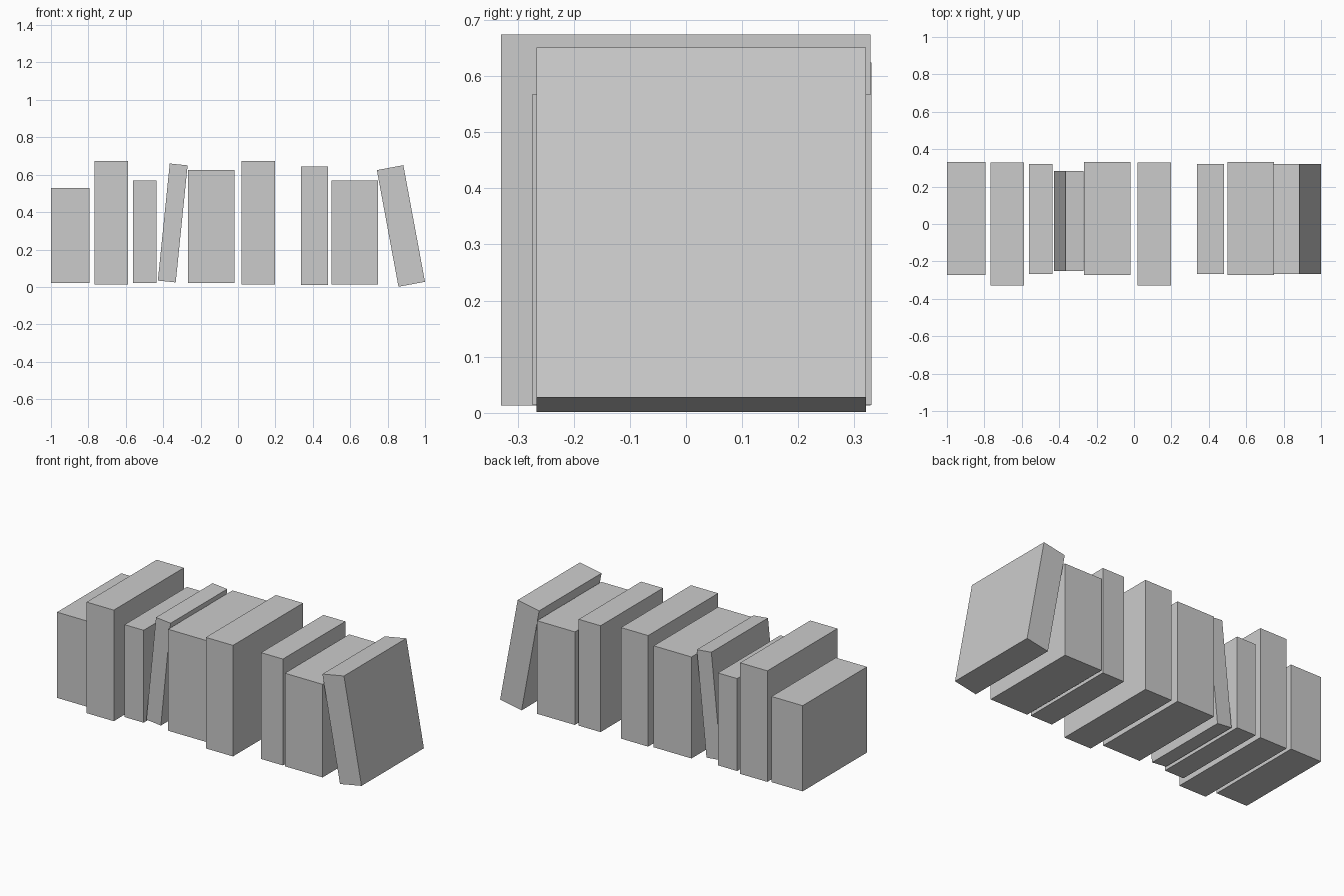
import bpy, bmesh
from math import radians
from mathutils import Matrix

if "Cube" in bpy.data.objects:
    bpy.data.objects.remove(bpy.data.objects["Cube"])


def book(name, x, y, z, lean=0.0):
    """Closed block from (min, max) extents; lean in degrees tips the top toward +x."""
    size = [b - a for a, b in (x, y, z)]
    centre = [(a + b) / 2 for a, b in (x, y, z)]
    bm = bmesh.new()
    bmesh.ops.create_cube(bm, size=1, matrix=Matrix.Diagonal((*size, 1)))
    mesh = bpy.data.meshes.new(name)
    bm.to_mesh(mesh)
    bm.free()
    ob = bpy.data.objects.new(name, mesh)
    ob.location = centre
    ob.rotation_euler.y = radians(lean)
    bpy.context.collection.objects.link(ob)
    return ob


# Cover depths shared by several books
WIDE = (-0.274, 0.331)
DEEP = (-0.33, 0.329)
SLIM = (-0.266, 0.321)
SMALL = (-0.25, 0.283)

# Upright books, left to right
book("book_short_thick", (-1.0, -0.795), WIDE, (0.02, 0.53))
book("book_tall_left", (-0.766, -0.587), DEEP, (0.013, 0.674))
book("book_slim", (-0.561, -0.435), SLIM, (0.02, 0.57))
book("book_wide_left", (-0.268, -0.019), WIDE, (0.02, 0.624))
book("book_tall_middle", (0.019, 0.198), DEEP, (0.013, 0.674))
book("book_medium", (0.338, 0.482), SLIM, (0.011, 0.644))
book("book_wide_right", (0.5, 0.749), WIDE, (0.014, 0.568))

# Leaning books, given by their unrotated extents
cx, cz, w, h = -0.349, 0.342, 0.096, 0.629
book("book_leaning_thin", (cx - w / 2, cx + w / 2), SMALL,
     (cz - h / 2, cz + h / 2), 5.8)
cx, cz, w, h = 0.871, 0.326, 0.144, 0.634
book("book_leaning_end", (cx - w / 2, cx + w / 2), SLIM,
     (cz - h / 2, cz + h / 2), -10.5)
